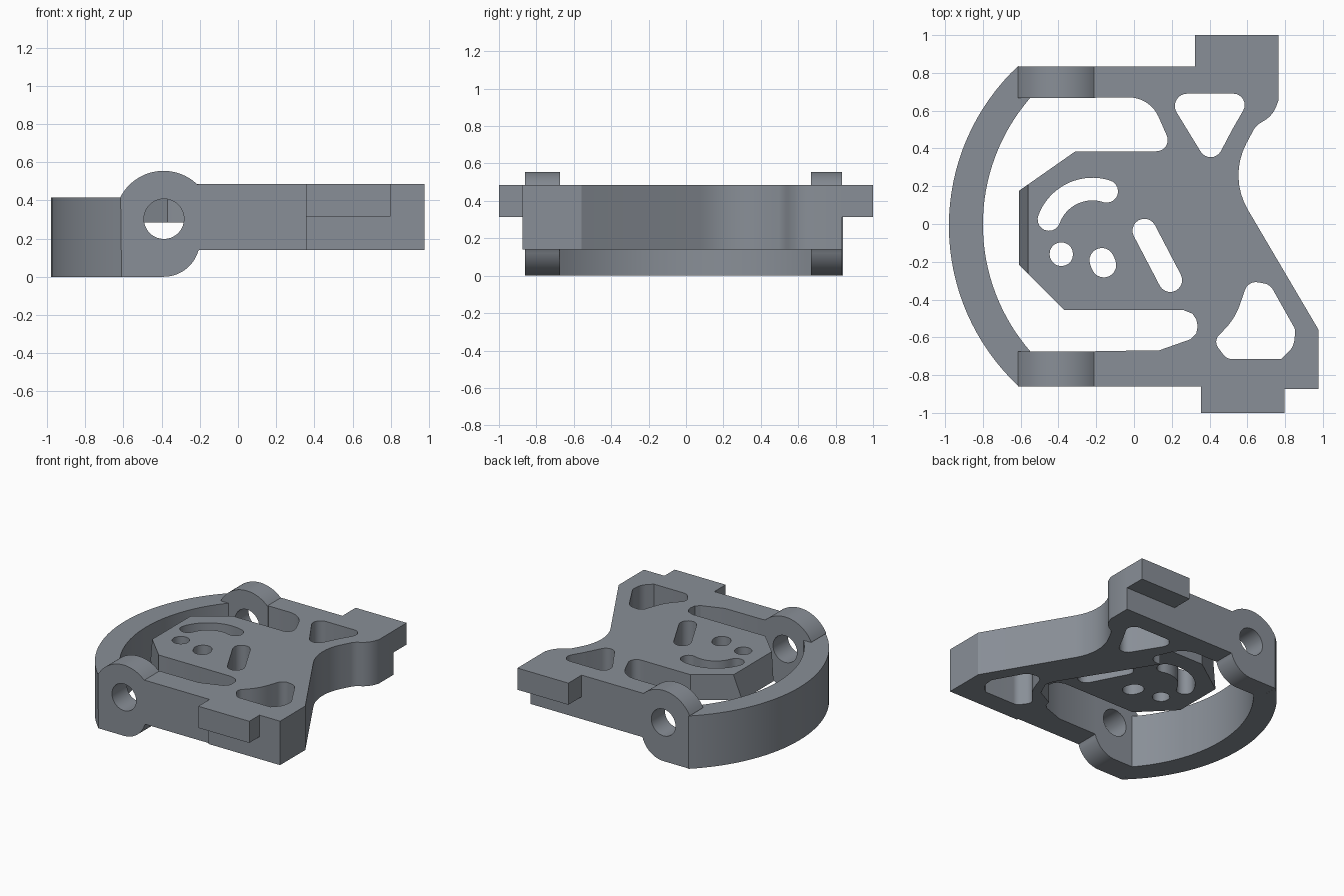
import bpy, bmesh
from math import sin, cos, tan, radians, pi
from mathutils import Vector

if "Cube" in bpy.data.objects:
    bpy.data.objects.remove(bpy.data.objects["Cube"])

# Dark slate grey for every part
slate = bpy.data.materials.new("slate_grey")
slate.diffuse_color = (.25, .275, .31, 1)
slate.use_nodes = True
slate.node_tree.nodes["Principled BSDF"].inputs["Base Color"].default_value = slate.diffuse_color


def arc(cx, cy, r, a0, a1, n=16):
    return [(cx + r * cos(radians(a0 + (a1 - a0) * i / n)),
             cy + r * sin(radians(a0 + (a1 - a0) * i / n))) for i in range(n + 1)]


def rounded(corners, n=8):
    """Polygon whose (x, y, r) corners are filleted; (x, y) corners stay sharp."""
    out = []
    for i, c in enumerate(corners):
        p = Vector(c[:2])
        if len(c) == 2:
            out.append(tuple(p))
            continue
        va = Vector(corners[i - 1][:2]) - p
        vb = Vector(corners[(i + 1) % len(corners)][:2]) - p
        a, b = va.normalized(), vb.normalized()
        half = a.angle(b) / 2
        t = min(c[2] / tan(half), va.length * .7, vb.length * .7)
        r = t * tan(half)
        mid = p + (a + b).normalized() * (r / sin(half))
        s, e = p + a * t - mid, p + b * t - mid
        sweep = abs(s.angle_signed(e))
        for k in range(n + 1):
            f = k / n
            d = (s * sin((1 - f) * sweep) + e * sin(f * sweep)) / sin(sweep)
            out.append(tuple(mid + d))
    return out


def slot(path, r, n=10):
    """Round-ended slot of half width r along a path."""
    pts = [Vector(p) for p in path]
    side = []
    for i, p in enumerate(pts):
        d = (pts[min(i + 1, len(pts) - 1)] - pts[max(i - 1, 0)]).normalized()
        side.append((p, Vector((-d.y, d.x))))
    out = [p + q * r for p, q in side]
    for (p, q), flip in ((side[-1], 1), (side[0], -1)):
        d = Vector((q.y, -q.x))
        out += [p + (q * cos(pi * k / n) + d * sin(pi * k / n)) * r * flip for k in range(1, n)]
        if flip == 1:
            out += [p2 - q2 * r for p2, q2 in reversed(side)]
    return [tuple(v) for v in out]


def finish(ob):
    bm = bmesh.new()
    bm.from_mesh(ob.data)
    bmesh.ops.remove_doubles(bm, verts=bm.verts, dist=1e-5)
    bmesh.ops.recalc_face_normals(bm, faces=bm.faces)
    bm.to_mesh(ob.data)
    bm.free()
    ob.data.materials.clear()
    ob.data.materials.append(slate)
    bpy.ops.object.select_all(action='DESELECT')
    ob.select_set(True)
    bpy.context.view_layer.objects.active = ob
    bpy.ops.object.shade_smooth_by_angle(angle=radians(25))


def prism(name, loops, lo, hi, upright=False):
    """Extrude filled loops (inner loops are holes) along z, or along y when upright."""
    cu = bpy.data.curves.new(name, 'CURVE')
    cu.dimensions, cu.fill_mode, cu.extrude = '2D', 'BOTH', (hi - lo) / 2
    for loop in loops:
        sp = cu.splines.new('POLY')
        sp.points.add(len(loop) - 1)
        for pt, (x, y) in zip(sp.points, loop):
            pt.co = (x, y, 0, 1)
        sp.use_cyclic_u = True
    ob = bpy.data.objects.new(name, cu)
    bpy.context.collection.objects.link(ob)
    m = (lo + hi) / 2
    if upright:
        ob.rotation_euler.x, ob.location.y = pi / 2, m
    else:
        ob.location.z = m
    bpy.ops.object.select_all(action='DESELECT')
    ob.select_set(True)
    bpy.context.view_layer.objects.active = ob
    bpy.ops.object.convert(target='MESH')
    finish(bpy.context.view_layer.objects.active)


BOT, TOP = .14, .485

# Thick frame: both arms and the web on the right, with two pockets
recess = [(.08, .385), (.5, -.29), (.52, -.36), (.47, -.47), (.337, -.54)]
frame = rounded([(-.205, .835), (-.205, .67), (.085, .67, .17), (.21, .385, .08)] + recess + [
    (.33, -.58), (.3, -.61), (.13, -.67),
    (-.205, -.672), (-.205, -.86), (.355, -.86), (.355, -.873), (.977, -.873),
    (.977, -.56), (.5, .25, .36), (.645, .52, .1), (.735, .575, .15), (.765, .655), (.765, .835)])
upper_pocket = rounded([(.165, .69, .065), (.63, .69, .06), (.52, .5, .3), (.41, .29, .062)])
lower_pocket = rounded([
    (.72, -.32, .07), (.855, -.56, .05), (.845, -.65, .1), (.78, -.715), (.49, -.715, .06),
    (.42, -.62, .05), (.535, -.5, .35), (.605, -.3, .06)])
prism("frame", [frame, upper_pocket, lower_pocket], BOT, TOP)

# Thin slotted plate in the middle, reaching to the edge of the recess
plate = [(-.31, .385), (-.56, .21), (-.56, -.265), (-.37, -.455), (.26, -.455),
         (.31, -.475), (.33, -.505)] + recess[::-1]
holes = [slot([(.055, -.035), (.192, -.297)], .063),
         slot(arc(-.22, -.06, .245, 160, 72), .06),
         slot([(-.385, -.159), (-.385, -.161)], .062),
         slot([(-.17, -.193), (-.16, -.217)], .066)]
prism("slotted_plate", [plate] + holes, .285, TOP)

# Sloped nose on the plate edge
me = bpy.data.meshes.new("plate_nose")
me.from_pydata([(-.56, .21, TOP), (-.56, -.265, TOP), (-.56, .21, .285), (-.56, -.265, .285),
                (-.61, .175, .285), (-.61, -.215, .285)], [],
               [(0, 1, 5, 4), (0, 4, 2), (1, 3, 5), (2, 4, 5, 3)])
nose = bpy.data.objects.new("plate_nose", me)
bpy.context.collection.objects.link(nose)
finish(nose)

# Bored hubs at the arm ends
hub = ([(-.61, 0)] + arc(-.39, .19, .19, -90, -17) + [(-.205, BOT), (-.205, TOP)]
       + arc(-.39, .3, .255, 46, 152, 24))
bore = arc(-.388, .303, .105, 0, 350, 35)
for name, lo, hi in (("back_hub", .667, .835), ("front_hub", -.86, -.675)):
    prism(name, [hub, bore], lo, hi, upright=True)

# Curved bow joining the hubs
bow = (arc(.181, -.01, 1.161, 133, 227, 32) + [(-.61, -.675)]
       + arc(.223, -.003, 1.023, 221, 139, 32) + [(-.61, .667)])
prism("bow", [bow], 0, .415)

# Side tabs
for name, x0, x1, y0, y1 in (("back_tab", .322, .765, .835, 1), ("front_tab", .355, .798, -1, -.873)):
    prism(name, [[(x0, y0), (x1, y0), (x1, y1), (x0, y1)]], .315, TOP)
